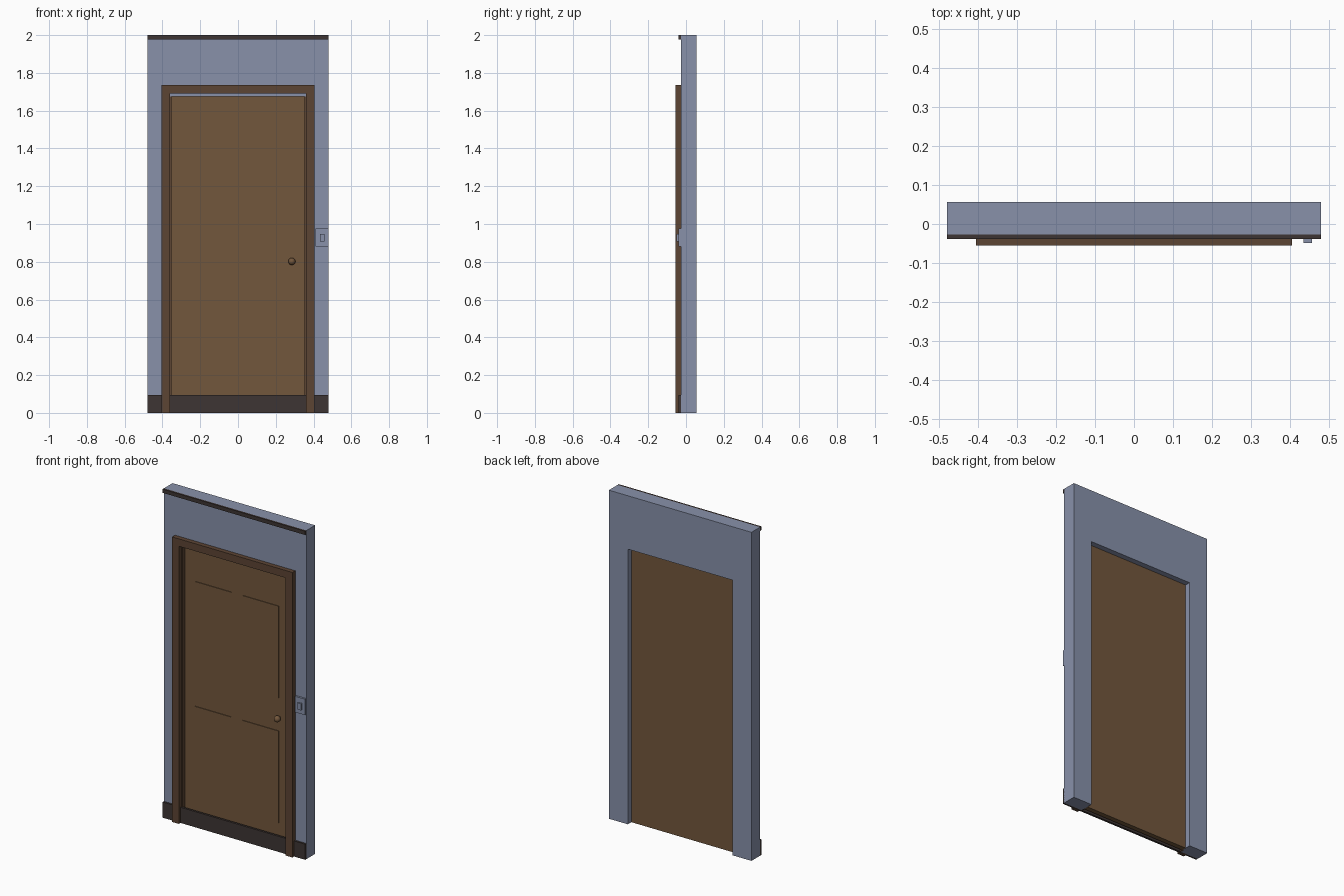
import bpy, bmesh, math

if "Cube" in bpy.data.objects:
    bpy.data.objects.remove(bpy.data.objects["Cube"])


def material(name, rgb):
    m = bpy.data.materials.new(name)
    m.diffuse_color = (*rgb, 1)
    m.use_nodes = True
    m.node_tree.nodes["Principled BSDF"].inputs["Base Color"].default_value = m.diffuse_color
    return m


WALL = material("wall blue grey", (0.246, 0.283, 0.402))
DOOR = material("door brown", (0.171, 0.095, 0.045))
FRAME = material("frame brown", (0.107, 0.058, 0.034))
TRIM = material("dark trim", (0.048, 0.036, 0.033))


def finish(name, bm, mat):
    me = bpy.data.meshes.new(name)
    bmesh.ops.recalc_face_normals(bm, faces=bm.faces)
    bm.to_mesh(me)
    bm.free()
    me.materials.append(mat)
    ob = bpy.data.objects.new(name, me)
    bpy.context.collection.objects.link(ob)
    return ob


def box(name, x, y, z, mat):
    bm = bmesh.new()
    bmesh.ops.create_cube(bm, size=1)
    for v in bm.verts:
        v.co = [r[0] if c < 0 else r[1] for c, r in zip(v.co, (x, y, z))]
    return finish(name, bm, mat)


def arch(name, outer, inner, top, inner_top, y, mat):
    """Upside-down U in the xz plane, extruded along y."""
    pts = [(-outer, 0), (-outer, top), (outer, top), (outer, 0),
           (inner, 0), (inner, inner_top), (-inner, inner_top), (-inner, 0)]
    bm = bmesh.new()
    face = bm.faces.new([bm.verts.new((px, y[0], pz)) for px, pz in pts])
    ext = bmesh.ops.extrude_face_region(bm, geom=[face])
    verts = [g for g in ext["geom"] if isinstance(g, bmesh.types.BMVert)]
    bmesh.ops.translate(bm, verts=verts, vec=(0, y[1] - y[0], 0))
    return finish(name, bm, mat)


# Wall with doorway, and the casing in front of it
arch("wall", 0.48, 0.353, 2.0, 1.675, (-0.027, 0.056), WALL)
arch("door_frame", 0.405, 0.36, 1.735, 1.69, (-0.055, -0.026), FRAME)
for s, side in ((-1, "left"), (1, "right")):
    box(f"{side}_door_stop", sorted((s * 0.352, s * 0.362)), (-0.03, 0.0), (0, 1.675), FRAME)

# Skirting and top moulding
box("baseboard", (-0.48, 0.48), (-0.039, -0.026), (0, 0.095), TRIM)
box("top_moulding", (-0.48, 0.48), (-0.039, -0.026), (1.977, 2.0), TRIM)

# Door leaf with four raised panels
box("door", (-0.353, 0.353), (-0.008, 0.022), (0, 1.675), DOOR)
for s, side in ((-1, "left"), (1, "right")):
    for z, level in (((0.16, 0.72), "lower"), ((0.92, 1.48), "upper")):
        box(f"{level}_{side}_panel", sorted((s * 0.037, s * 0.282)), (-0.012, -0.007), z, DOOR)

# Door knob on a short stem
bm = bmesh.new()
bmesh.ops.create_uvsphere(bm, u_segments=16, v_segments=10, radius=0.019)
bmesh.ops.translate(bm, verts=bm.verts, vec=(0.285, -0.03, 0.802))
knob = finish("door_knob", bm, DOOR)
knob.data.shade_smooth()
box("knob_stem", (0.277, 0.293), (-0.03, -0.007), (0.794, 0.81), DOOR)

# Light switch
box("switch_plate", (0.411, 0.478), (-0.039, -0.026), (0.88, 0.977), WALL)
box("switch_toggle", (0.435, 0.457), (-0.049, -0.038), (0.907, 0.947), WALL)
